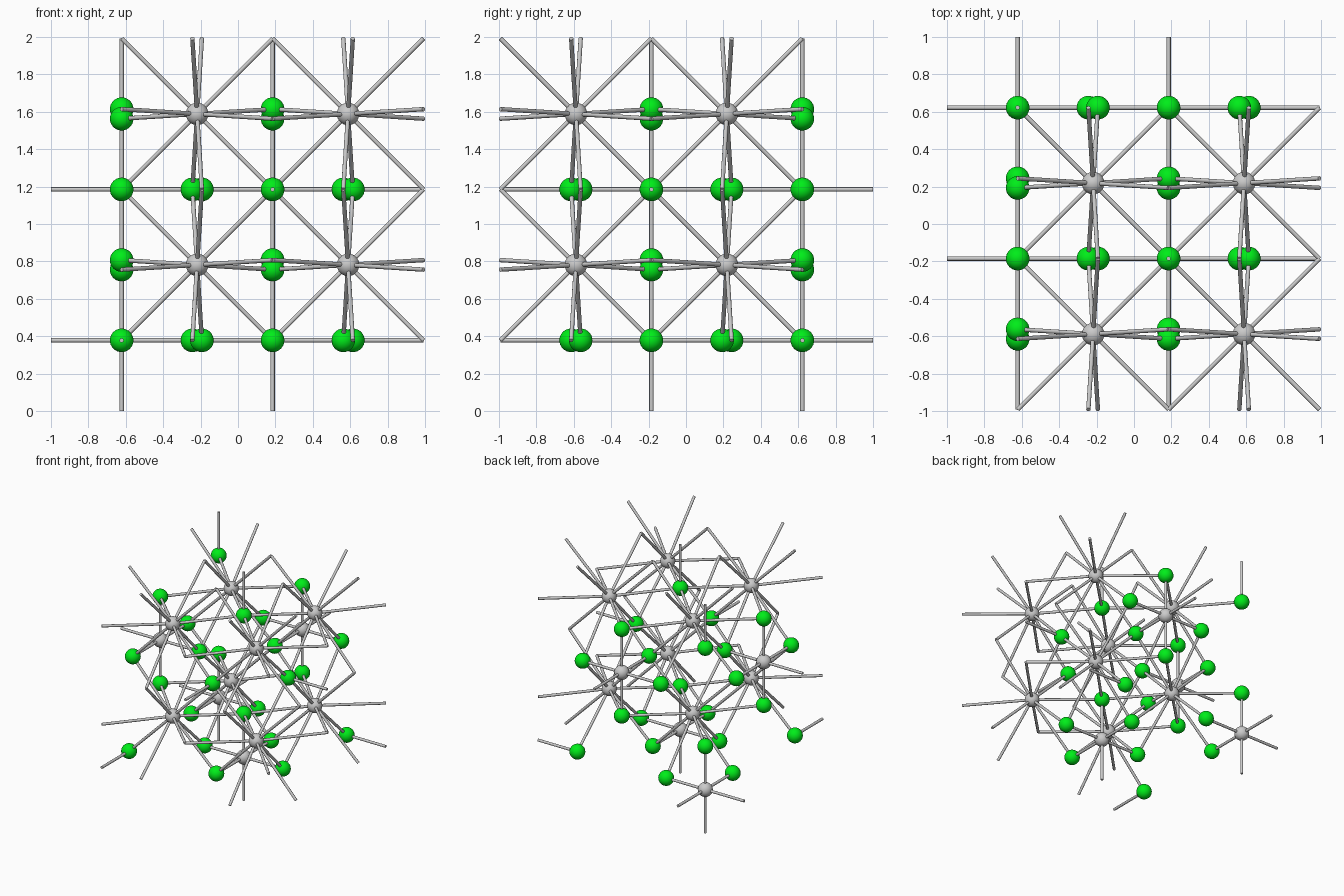
import bpy, bmesh, itertools
from mathutils import Vector, Matrix

if "Cube" in bpy.data.objects:
    bpy.data.objects.remove(bpy.data.objects["Cube"])

A = 1.614            # edge of the repeating cube
D = 0.378            # short bond length (octahedra)
R_GREEN, R_GREY, R_BOND = 0.063, 0.060, 0.0115

green = bpy.data.materials.new("green")
green.diffuse_color = (0.0, 0.85, 0.01, 1)
green.use_nodes = True
green.node_tree.nodes["Principled BSDF"].inputs["Base Color"].default_value = green.diffuse_color


def world(p):
    # cube coordinates -> model space (cube depth axis runs toward the front)
    return Vector((-0.622 + p[0], 0.622 - p[1], 0.378 + p[2]))


def inside(p):
    return all(-1e-4 < c < A - 1e-4 for c in p)


def make_object(name, bm, mat=None):
    me = bpy.data.meshes.new(name)
    bm.to_mesh(me)
    bm.free()
    ob = bpy.data.objects.new(name, me)
    bpy.context.collection.objects.link(ob)
    if mat:
        me.materials.append(mat)
    bpy.ops.object.select_all(action='DESELECT')
    ob.select_set(True)
    bpy.context.view_layer.objects.active = ob
    bpy.ops.object.shade_smooth_by_angle()
    return ob


def balls(name, points, radius, mat=None):
    bm = bmesh.new()
    for p in points:
        bmesh.ops.create_uvsphere(bm, u_segments=32, v_segments=16, radius=radius,
                                  matrix=Matrix.Translation(world(p)))
    return make_object(name, bm, mat)


def rods(name, pairs):
    bm = bmesh.new()
    for p, q in pairs:
        a, b = world(p), world(q)
        d = b - a
        m = Matrix.Translation((a + b) / 2) @ d.to_track_quat('Z', 'Y').to_matrix().to_4x4()
        bmesh.ops.create_cone(bm, cap_ends=True, segments=16, radius1=R_BOND,
                              radius2=R_BOND, depth=d.length, matrix=m)
    return make_object(name, bm)


# Positions: octahedron centres sit on cube corners and face centres
h, q = A / 2, A / 4
shifts = [Vector(s) * A for s in itertools.product((-1, 0, 1), repeat=3)]
centres = [Vector(c) for c in ((0, 0, 0), (h, h, 0), (h, 0, h), (0, h, h))]
cages = [Vector(c) for c in itertools.product((q, 3 * q), repeat=3)]
axes = [Vector(v) for v in ((D, 0, 0), (-D, 0, 0), (0, D, 0),
                            (0, -D, 0), (0, 0, D), (0, 0, -D))]

# Every tip around every centre, including neighbouring repeats
all_tips = [(c + s, c + s + v) for c in centres for s in shifts for v in axes]
tips = [t for _, t in all_tips if inside(t)]

# Short bonds: kept when either end lies in the cube
short_bonds = [(c, t) for c, t in all_tips if inside(c) or inside(t)]
# Long bonds: each cage ball reaches its twelve nearest tips
long_bonds = [(b, t) for b in cages for _, t in all_tips if (t - b).length < 0.65]

balls("octahedron_centre_balls", centres, R_GREY)
balls("cage_balls", cages, R_GREY)
balls("green_tip_balls", tips, R_GREEN, green)
rods("short_bond_rods", short_bonds)
rods("long_bond_rods", long_bonds)
